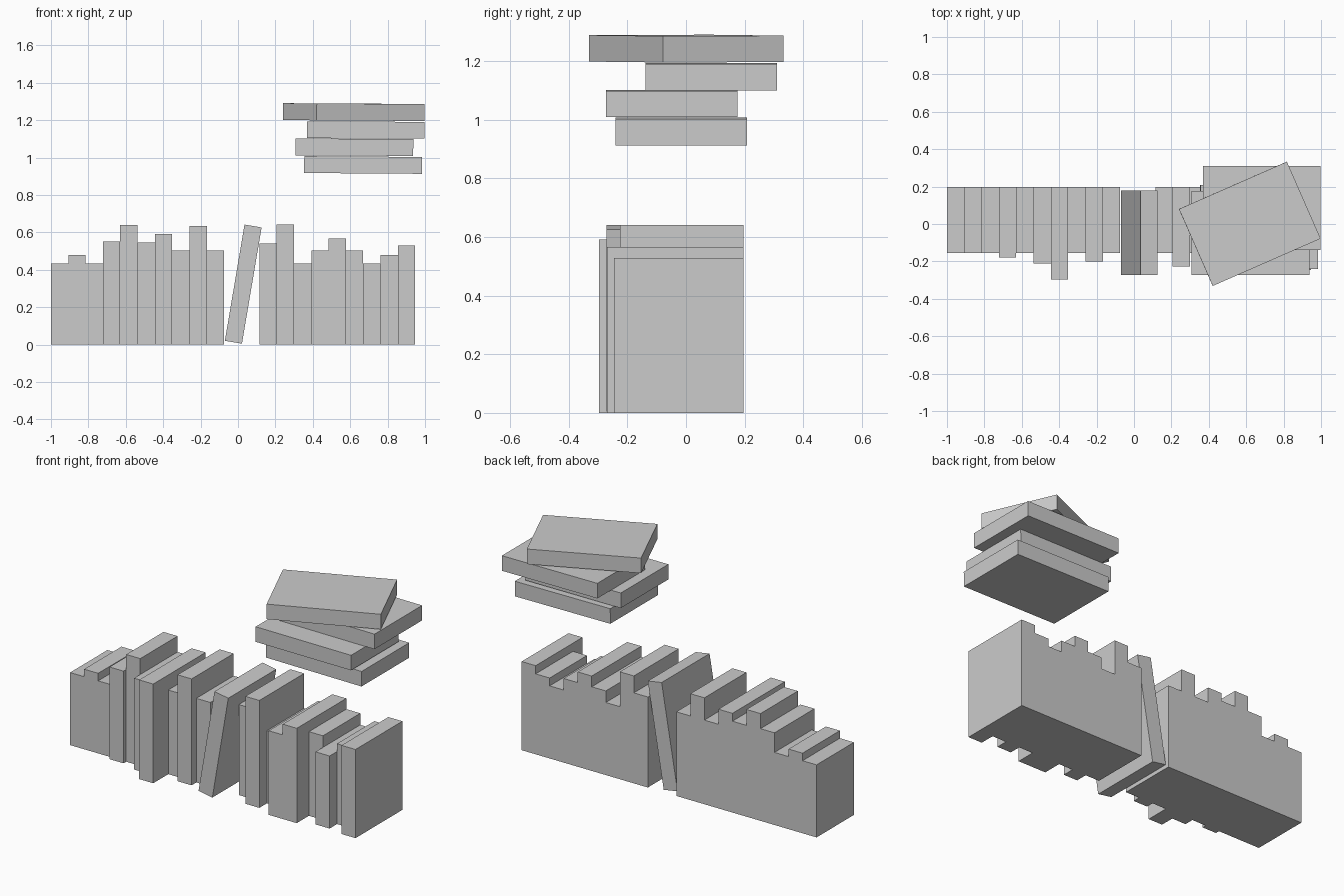
import bpy
from math import radians

BACK = 0.197     # shared back plane of the standing books
STEP = 0.0926    # book thickness


def box(name, center, size, rot=(0, 0, 0)):
    bpy.ops.mesh.primitive_cube_add(size=1, location=center,
                                    rotation=[radians(a) for a in rot])
    ob = bpy.context.object
    ob.name = name
    ob.scale = size
    return ob


def row(name, x0, books):
    for i, (height, front) in enumerate(books):
        box(f"{name}_{i + 1}",
            (x0 + (i + 0.5) * STEP, (BACK + front) / 2, height / 2),
            (STEP, BACK - front, height))


# Standing books: (height, front y), from left to right
row("left_book", -1.0, [
    (0.433, -0.155), (0.478, -0.155), (0.433, -0.155), (0.55, -0.18),
    (0.64, -0.155), (0.545, -0.212), (0.592, -0.297), (0.502, -0.155),
    (0.635, -0.2), (0.502, -0.155)])
row("right_book", 0.114, [
    (0.54, -0.155), (0.641, -0.226), (0.433, -0.155), (0.502, -0.27),
    (0.566, -0.27), (0.502, -0.155), (0.433, -0.225), (0.48, -0.155),
    (0.529, -0.245)])

# Book leaning in the gap
box("leaning_book", (0.028, -0.046, 0.323), (STEP, 0.452, 0.63), (0, 9.6, 0))

# Stack of lying books: center and rotation
stack = [
    ((0.669, -0.016, 0.960), (0, 0.4, 0)),
    ((0.622, -0.048, 1.055), (0, 0.2, 0)),
    ((0.683, 0.086, 1.147), (0, 0.3, 0)),
    ((0.619, 0.001, 1.243), (0.2, 0.3, 23.7)),
]
for i, (center, rot) in enumerate(stack):
    box(f"stacked_book_{i + 1}", center, (0.63, 0.449, 0.09), rot)
